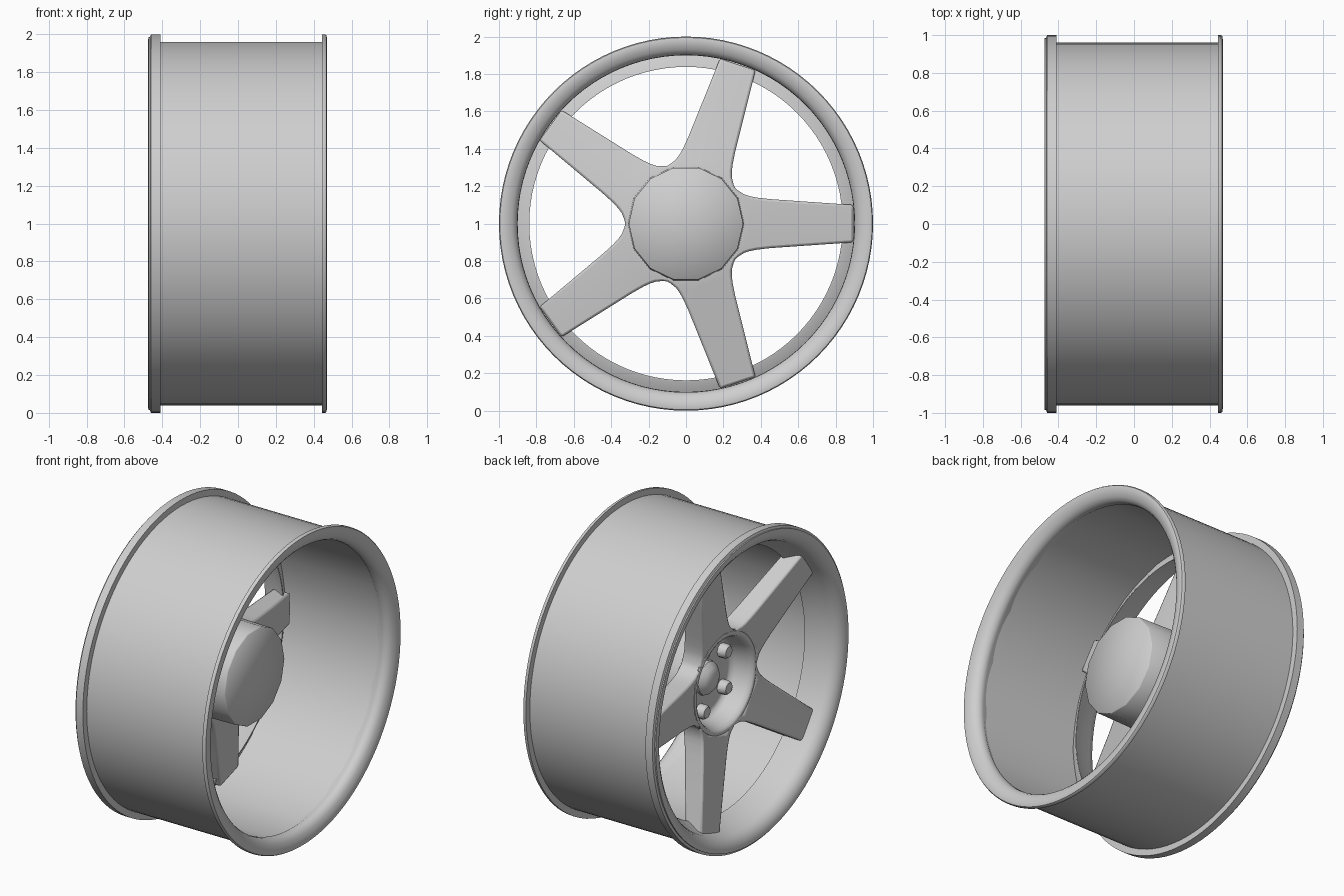
import bpy, bmesh
from math import sin, cos, pi, radians, hypot

cube = bpy.data.objects.get("Cube")
if cube:
    bpy.data.objects.remove(cube)

metal = bpy.data.materials.new("light grey metal")
metal.use_nodes = True
GREY = (0.62, 0.62, 0.62, 1)
metal.diffuse_color = GREY
metal.node_tree.nodes["Principled BSDF"].inputs["Base Color"].default_value = GREY


def finish(name, bm, angle=35):
    """Turn a bmesh into a smooth-shaded object with sharp edges kept."""
    bmesh.ops.remove_doubles(bm, verts=bm.verts, dist=0.0002)
    bmesh.ops.recalc_face_normals(bm, faces=bm.faces)
    mesh = bpy.data.meshes.new(name)
    bm.to_mesh(mesh)
    bm.free()
    mesh.materials.append(metal)
    obj = bpy.data.objects.new(name, mesh)
    bpy.context.collection.objects.link(obj)
    bpy.ops.object.select_all(action='DESELECT')
    obj.select_set(True)
    bpy.context.view_layer.objects.active = obj
    bpy.ops.object.shade_smooth_by_angle(angle=radians(angle))
    return obj


def lathe(name, profile, sides, y=0, z=1, angle=35, closed=False):
    """Spin (x, radius) points around an axis parallel to x."""
    bm = bmesh.new()
    rings = []
    for x, r in profile:
        rings.append([bm.verts.new((x, y + r * cos(2 * pi * i / sides),
                                    z + r * sin(2 * pi * i / sides)))
                      for i in range(sides)])
    pairs = list(zip(rings, rings[1:]))
    if closed:
        pairs.append((rings[-1], rings[0]))
    for a, b in pairs:
        for i in range(sides):
            j = (i + 1) % sides
            bm.faces.new((a[i], a[j], b[j], b[i]))
    return finish(name, bm, angle)


# Rim: rolled lips, outer barrel, both flanges, and the tapered ring
lathe("rim", [
    (0.33, 0.94), (0.395, 0.9), (0.42, 0.902), (0.44, 0.912), (0.455, 0.93),
    (0.465, 0.955), (0.47, 0.98), (0.467, 0.995), (0.46, 1.0), (0.445, 1.0),
    (0.445, 0.96), (-0.41, 0.96), (-0.41, 1.0), (-0.46, 1.0), (-0.465, 0.985),
    (-0.473, 0.985), (-0.475, 0.97), (-0.465, 0.94), (-0.445, 0.912),
    (-0.41, 0.895), (-0.34, 0.88), (-0.275, 0.842), (-0.262, 0.838),
    (-0.262, 0.845), (-0.32, 0.94)], 96, angle=40, closed=True)

# Coarser inside wall of the barrel
lathe("barrel_lining", [(0.38, 0.93), (-0.32, 0.93)], 18)

# Five spokes joined around the hub: rows of (distance, half width)
ROWS = [(0.895, 0.1), (0.65, 0.117), (0.45, 0.131), (0.38, 0.139),
        (0.34, 0.147), (0.31, 0.157), (0.277, 0.178), (0.263, 0.191),
        (0.2, 0.1453)]
COLS = 8


def front(r):
    return -0.1 if r < 0.305 else -0.28 - 0.09 * (r - 0.3) / 0.59


def back(r):
    return -0.14 - 0.11 * (max(r, 0.3) - 0.3) / 0.59


bm = bmesh.new()
for s in range(5):
    t = 2 * pi * s / 5
    grids = []
    for depth in (front, back):
        grid = []
        for a, w in ROWS:
            line = []
            for c in range(COLS + 1):
                b = w * (2 * c / COLS - 1)
                line.append(bm.verts.new((depth(hypot(a, b)),
                                          a * cos(t) - b * sin(t),
                                          1 + a * sin(t) + b * cos(t))))
            grid.append(line)
        grids.append(grid)
        for p, q in zip(grid, grid[1:]):
            for c in range(COLS):
                bm.faces.new((p[c], p[c + 1], q[c + 1], q[c]))
    f, k = grids
    for i in range(len(ROWS) - 2):
        for c in (0, COLS):
            bm.faces.new((f[i][c], f[i + 1][c], k[i + 1][c], k[i][c]))
    for c in range(COLS):
        bm.faces.new((f[0][c], f[0][c + 1], k[0][c + 1], k[0][c]))
spokes = finish("spokes", bm)
bevel = spokes.modifiers.new("soft edges", 'BEVEL')
bevel.width = 0.014
bevel.segments = 2
bevel.limit_method = 'ANGLE'
bevel.angle_limit = radians(50)

# Hub: dished front and faceted rear drum
lathe("hub_dish", [(-0.18, 0.318), (-0.282, 0.318), (-0.287, 0.305),
                   (-0.278, 0.29), (-0.25, 0.277), (-0.17, 0.26),
                   (-0.145, 0.245), (-0.14, 0.225), (-0.14, 0)], 48, angle=60)
lathe("hub_drum", [(-0.2, 0.312), (0.115, 0.306), (0.12, 0.302), (0.12, 0)],
      14, angle=60)

# Centre cap and lug nuts
lathe("centre_cap", [(-0.12, 0.11), (-0.16, 0.105), (-0.19, 0.075),
                     (-0.202, 0.045), (-0.205, 0)], 12)
for s in range(5):
    t = 2 * pi * s / 5
    lathe(f"lug_nut_{s + 1}", [(-0.12, 0.045), (-0.18, 0.045), (-0.195, 0.035),
                               (-0.2, 0)], 10,
          y=0.2 * cos(t), z=1 + 0.2 * sin(t))
